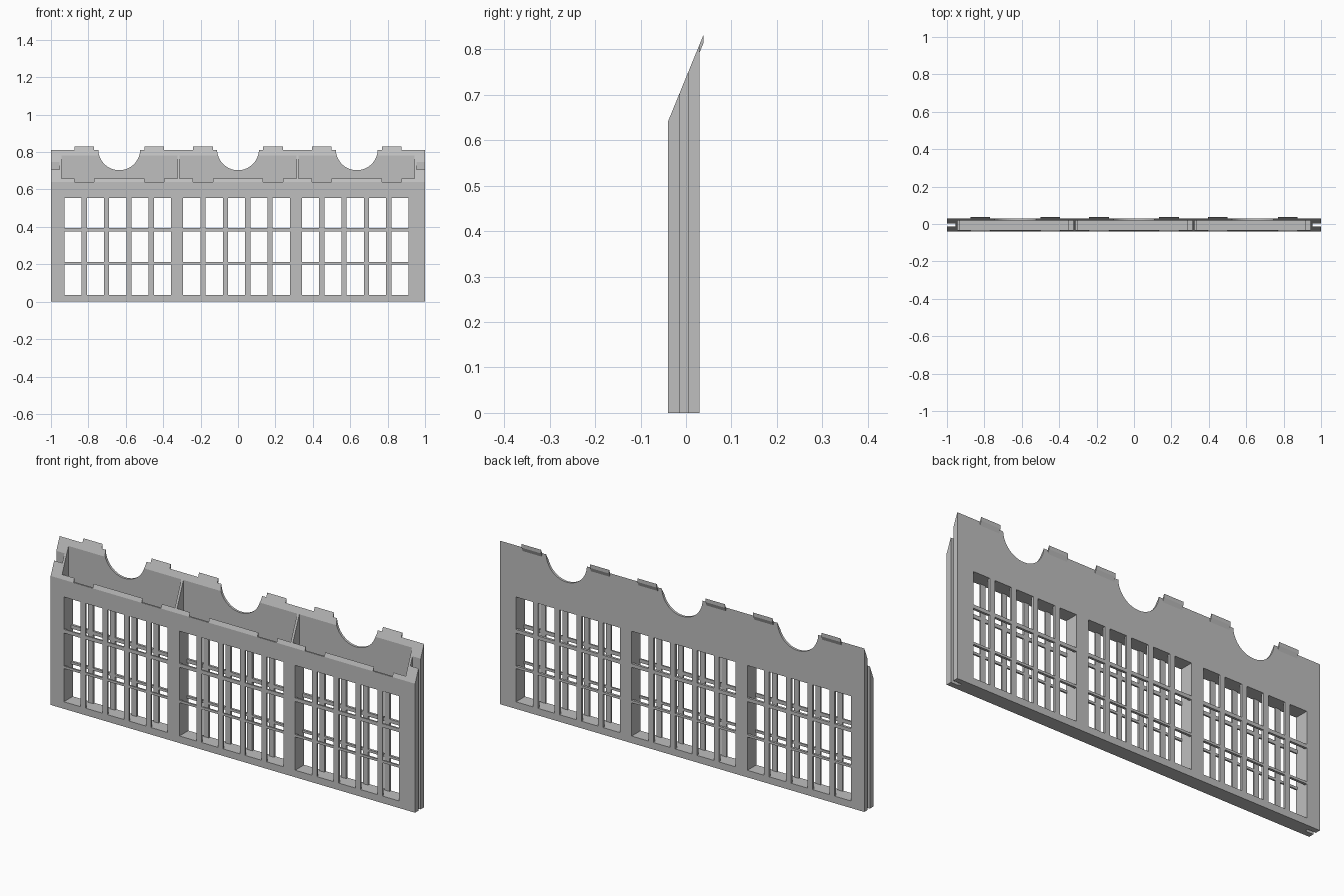
import bpy, bmesh, math

if "Cube" in bpy.data.objects:
    bpy.data.objects.remove(bpy.data.objects["Cube"])

grey = bpy.data.materials.new("plain grey")
grey.diffuse_color = (0.52, 0.52, 0.52, 1)
grey.use_nodes = True
grey.node_tree.nodes["Principled BSDF"].inputs["Base Color"].default_value = grey.diffuse_color

Y0, Y1 = -0.04, 0.03        # outer faces of the wall
F, B = -0.032, 0.018        # inner faces of front and back panels


def slope(y):
    """Height of the slanted top at depth y."""
    return 0.64 + (y - Y0) * 2.443


def add_prism(bm, profile, x0, x1):
    """Extrude a (y, z) profile along x."""
    a = [bm.verts.new((x0, y, z)) for y, z in profile]
    b = [bm.verts.new((x1, y, z)) for y, z in profile]
    bm.faces.new(a)
    bm.faces.new(b[::-1])
    for i in range(len(a)):
        j = (i + 1) % len(a)
        bm.faces.new((a[j], a[i], b[i], b[j]))


def rect(y0, y1, z0, z1):
    return [(y0, z0), (y1, z0), (y1, z1), (y0, z1)]


def slanted(y0, y1, z0=0):
    return [(y0, z0), (y1, z0), (y1, slope(y1)), (y0, slope(y0))]


def finish(name, bm):
    bmesh.ops.recalc_face_normals(bm, faces=bm.faces)
    me = bpy.data.meshes.new(name)
    bm.to_mesh(me)
    bm.free()
    me.materials.append(grey)
    ob = bpy.data.objects.new(name, me)
    bpy.context.collection.objects.link(ob)
    return ob


def prisms(name, items):
    bm = bmesh.new()
    for profile, x0, x1 in items:
        add_prism(bm, profile, x0, x1)
    return finish(name, bm)


def cut(ob, cutter):
    m = ob.modifiers.new("cut", 'BOOLEAN')
    m.object = cutter
    m.solver = 'EXACT'
    cutter.hide_render = True
    cutter.hide_viewport = True


# Layout of the three bays
bays = [-0.635, 0.0, 0.635]
rows = [(0.035, 0.20), (0.212, 0.376), (0.394, 0.555)]
PITCH, PANE = 0.1195, 0.092
tabs = [(c + s * 0.187 - 0.053, c + s * 0.187 + 0.053)
        for c in bays for s in (-1, 1)]

# Window pane cutter
panes = []
for c in bays:
    for i in range(5):
        x = c - 0.293 + i * PITCH
        for z0, z1 in rows:
            panes.append((rect(-0.1, 0.1, z0, z1), x, x + PANE))
pane_cutter = prisms("pane_cutter", panes)

# Front panel with recesses along its top edge
front = prisms("front_panel", [(slanted(Y0, F), -1, 1)])
recess_cutter = prisms("recess_cutter", [
    (rect(-0.1, 0.0, 0.6405, 0.75), a, b) for a, b in tabs])
cut(front, pane_cutter)
cut(front, recess_cutter)

# Back panel with round openings in its top edge
back = prisms("back_panel", [(slanted(B, Y1), -1, 1)])
bm = bmesh.new()
for c in bays:
    r = 0.112
    ring = []
    for i in range(33):
        t = math.pi + math.pi * i / 32
        ring.append((c + r * math.cos(t), 0.815 + r * math.sin(t)))
    ring += [(c + r, 0.95), (c - r, 0.95)]
    a = [bm.verts.new((x, -0.1, z)) for x, z in ring]
    b = [bm.verts.new((x, 0.1, z)) for x, z in ring]
    bm.faces.new(a)
    bm.faces.new(b[::-1])
    for i in range(len(a)):
        j = (i + 1) % len(a)
        bm.faces.new((a[j], a[i], b[i], b[j]))
arch_cutter = finish("round_cutter", bm)
cut(back, pane_cutter)
cut(back, arch_cutter)

# Locking tabs leaning out over the back
tab_profile = [(0.024, slope(0.024)), (0.038, slope(0.038)),
               (0.038, slope(0.038) - 0.018), (Y1, 0.793), (0.024, 0.785)]
prisms("top_tabs", [(tab_profile, a, b) for a, b in tabs])

# Floor closing the cavity
prisms("floor", [(rect(F, B, 0, 0.035), -0.955, 0.955)])

# Linings around each window group
for k, c in enumerate(bays):
    x0 = c - 0.293
    x1 = x0 + 4 * PITCH + PANE
    prisms("window_lining_%d" % (k + 1), [
        (rect(F, B, 0.03, 0.555), x0 - 0.008, x0),
        (rect(F, B, 0.03, 0.555), x1, x1 + 0.008),
        (rect(F, B, 0.555, 0.563), x0 - 0.008, x1 + 0.008)])

# Cross walls between the bays and at both ends
prisms("cross_walls", [(slanted(F, B), x - 0.006, x + 0.006)
                       for x in (-0.949, -0.318, 0.318, 0.949)])

# End flanges with the joining groove left between them
flanges = []
for s in (-1, 1):
    lo, hi = sorted((s * 0.955, s * 1.0))
    flanges += [(slanted(F, -0.013), lo, hi), (slanted(0.004, B), lo, hi)]
prisms("end_flanges", flanges)
